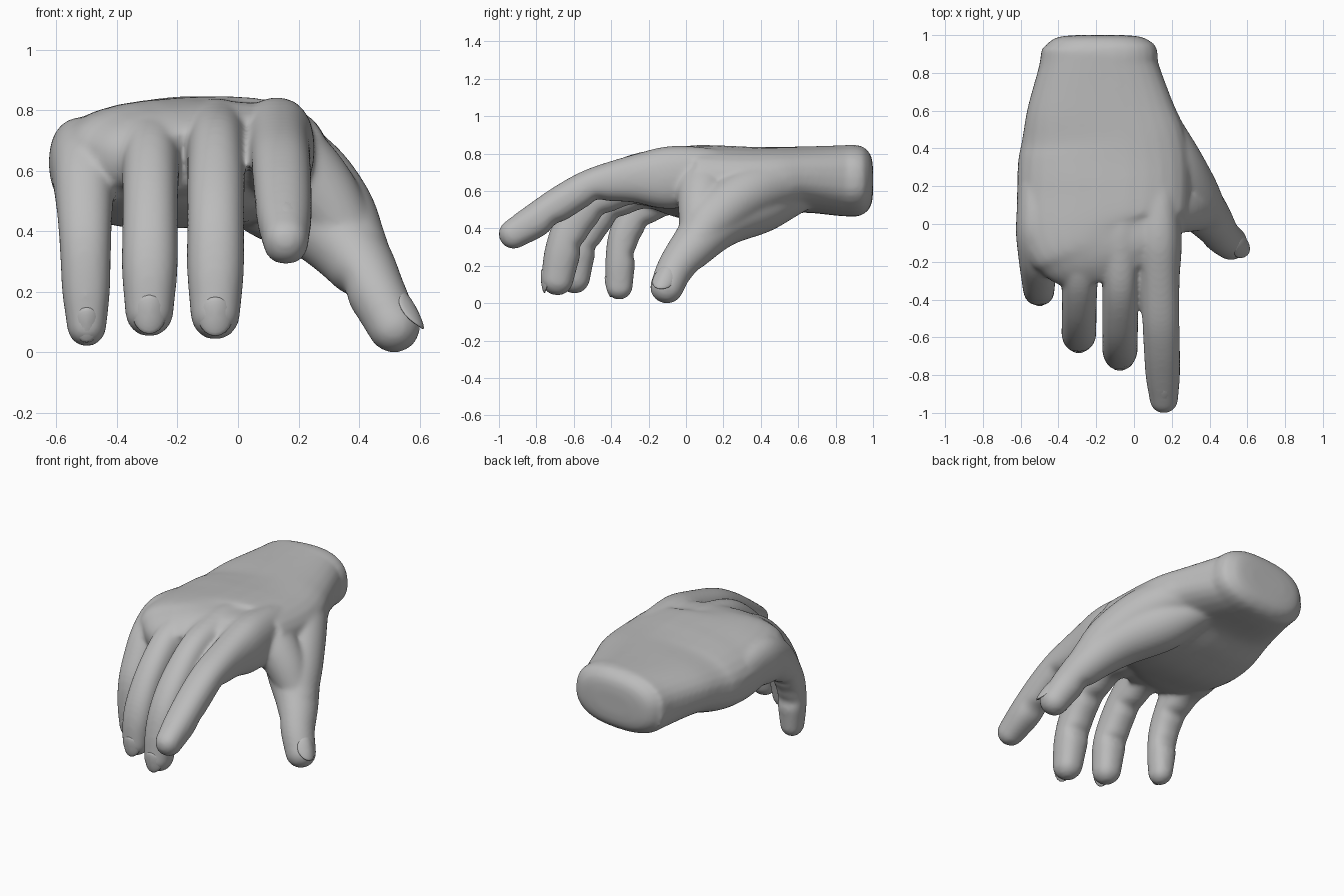
import bpy, bmesh, math
from mathutils import Vector

if "Cube" in bpy.data.objects:
    bpy.data.objects.remove(bpy.data.objects["Cube"], do_unlink=True)

SIDES = 28
skin = bpy.data.materials.new("light_grey")
skin.use_nodes = True
skin.diffuse_color = (0.5, 0.5, 0.5, 1)
skin.node_tree.nodes["Principled BSDF"].inputs["Base Color"].default_value = (0.5, 0.5, 0.5, 1)


def resample(points, steps=6):
    """Catmull-Rom through tuples (x, y, z, half width, half depth)."""
    pts = [Vector(p) for p in points]
    pts = [pts[0] * 2 - pts[1]] + pts + [pts[-1] * 2 - pts[-2]]
    out = []
    for i in range(1, len(pts) - 2):
        a, b, c, d = pts[i - 1:i + 3]
        for k in range(steps):
            t = k / steps
            out.append((b * 2 + (c - a) * t + (a * 2 - b * 5 + c * 4 - d) * t * t
                        + (b * 3 - a - c * 3 + d) * t ** 3) * 0.5)
    out.append(pts[-2])
    return out


def loft(bm, points, side, power=1.0, round_tip=True, creases=()):
    """Skin elliptical rings along a path, with an optional round tip."""
    steps = 6
    rows = resample(points, steps)
    side = Vector(side).normalized()
    rings = []

    def ring(c, t, rw, rd, under):
        s = (side - t * side.dot(t)).normalized()
        n = t.cross(s)
        verts = []
        for k in range(SIDES):
            a = 2 * math.pi * k / SIDES
            ca, sa = math.cos(a), math.sin(a)
            u = math.copysign(abs(ca) ** power, ca) * rw
            v = math.copysign(abs(sa) ** power, sa) * rd
            verts.append(bm.verts.new(c + s * u + n * (v * under if sa < 0 else v)))
        rings.append(verts)

    for i, r in enumerate(rows):
        t = (rows[min(i + 1, len(rows) - 1)] - rows[max(i - 1, 0)])
        t = Vector(t[:3]).normalized()
        under = 1 - sum(0.2 * math.exp(-((i / steps - j) / 0.2) ** 2) for j in creases)
        ring(Vector(r[:3]), t, r[3], r[4], under)
    if round_tip:
        for k in range(1, 7):
            a = k / 7 * math.pi / 2
            ring(Vector(r[:3]) + t * r[4] * math.sin(a), t,
                 r[3] * math.cos(a), r[4] * math.cos(a), 1)
    for lo, hi in zip(rings, rings[1:]):
        for k in range(SIDES):
            j = (k + 1) % SIDES
            bm.faces.new((lo[k], lo[j], hi[j], hi[k]))
    bm.faces.new(rings[0])
    bm.faces.new(rings[-1])


def finish(bm, name):
    bmesh.ops.recalc_face_normals(bm, faces=bm.faces)
    me = bpy.data.meshes.new(name)
    bm.to_mesh(me)
    bm.free()
    me.materials.append(skin)
    me.shade_smooth()
    ob = bpy.data.objects.new(name, me)
    bpy.context.collection.objects.link(ob)
    return ob


bm = bmesh.new()

# Palm and wrist: y, centre x, centre z, half width, half height
palm = [(1.0, -.18, .655, .13, .07), (.99, -.18, .655, .22, .13),
        (.96, -.18, .655, .275, .17), (.915, -.18, .655, .307, .189),
        (.84, -.185, .655, .318, .188), (.6, -.178, .66, .395, .174),
        (.4, -.16, .632, .448, .20), (.2, -.16, .625, .46, .214),
        (0, -.165, .65, .447, .194), (-.12, -.13, .668, .395, .16),
        (-.2, -.10, .662, .33, .13), (-.25, -.08, .65, .28, .10)]
loft(bm, [(x, y, z, w, h) for y, x, z, w, h in palm], (1, 0, .06), .8, False)

# Fingers with their hand bones: x at root, x at tip, then y, z, half width, half depth
fingers = [
    (.12, .158, [(.32, .67, .10, .13), (.05, .678, .12, .16), (-.12, .67, .122, .165),
                 (-.3, .663, .105, .124), (-.5, .628, .098, .093), (-.65, .548, .096, .092),
                 (-.8, .445, .091, .092), (-.922, .37, .076, .08)]),
    (-.07, -.075, [(.32, .66, .10, .13), (.05, .676, .118, .16), (-.12, .668, .118, .162),
                   (-.32, .65, .097, .127), (-.5, .54, .095, .103), (-.61, .41, .094, .098),
                   (-.66, .27, .094, .097), (-.688, .128, .082, .087)]),
    (-.285, -.293, [(.32, .65, .10, .13), (.05, .665, .118, .155), (-.12, .655, .118, .155),
                    (-.28, .622, .098, .128), (-.43, .52, .092, .104), (-.53, .39, .092, .096),
                    (-.577, .27, .092, .093), (-.597, .135, .08, .084)]),
    (-.515, -.5, [(.32, .61, .09, .11), (.08, .632, .108, .138), (-.05, .622, .114, .148),
                  (-.17, .57, .104, .124), (-.275, .462, .092, .093), (-.335, .35, .085, .082),
                  (-.352, .21, .08, .08), (-.357, .09, .066, .072)]),
]
for x0, x1, path in fingers:
    loft(bm, [(x0 + (x1 - x0) * i / 7, *p) for i, p in enumerate(path)],
         (1, 0, 0), .88, True, (4, 5.6))

# Thumb with its fleshy base
THUMB_SIDE = Vector((.39, .87, -.32))
loft(bm, [(-.02, .62, .605, .11, .11), (.10, .40, .547, .175, .165), (.26, .185, .455, .165, .152),
          (.39, .042, .31, .125, .117), (.46, -.055, .19, .10, .097),
          (.515, -.103, .085, .09, .087)], THUMB_SIDE, 1, True, (3.6,))

# Muscle along the back of the thumb, then the web towards the index finger
loft(bm, [(.0, .78, .67, .10, .11), (.11, .53, .65, .13, .13), (.215, .33, .585, .145, .145),
          (.32, .155, .47, .14, .13), (.39, .06, .35, .11, .105)], THUMB_SIDE)
loft(bm, [(.10, .10, .68, .13, .13), (.19, .09, .62, .14, .13), (.28, .08, .52, .125, .12),
          (.36, .065, .39, .10, .10)], (0, 1, 0))

# Fuse everything into one smooth skin
hand = finish(bm, "hand")
fuse = hand.modifiers.new("fuse", 'REMESH')
fuse.mode = 'VOXEL'
fuse.voxel_size = .012
fuse.use_smooth_shade = True
relax = hand.modifiers.new("relax", 'SMOOTH')
relax.factor = .5
relax.iterations = 12


# Nails: slim rounded plates lying on the fingertips
def nail(name, centre, along, side, length, width):
    along = Vector(along).normalized()
    side = Vector(side)
    side = (side - along * side.dot(along)).normalized()
    up = along.cross(side)
    bm = bmesh.new()
    bmesh.ops.create_uvsphere(bm, u_segments=20, v_segments=10, radius=1)
    for v in bm.verts:
        x, y, z = v.co
        bend = -.35 * width * x * x
        v.co = Vector(centre) + along * y * length + side * x * width + up * (z * .012 + bend)
    finish(bm, name)


nail("index_nail", (.158, -.93, .445), (0, -.74, -.67), (1, 0, 0), .085, .062)
nail("middle_nail", (-.075, -.763, .118), (0, .1, -1), (1, 0, 0), .065, .058)
nail("ring_nail", (-.293, -.67, .125), (0, .1, -1), (1, 0, 0), .065, .056)
nail("little_nail", (-.5, -.416, .09), (0, .25, -1), (1, 0, 0), .06, .046)
nail("thumb_nail", (.578, -.122, .14), (.40, -.36, -.78), THUMB_SIDE, .075, .06)
